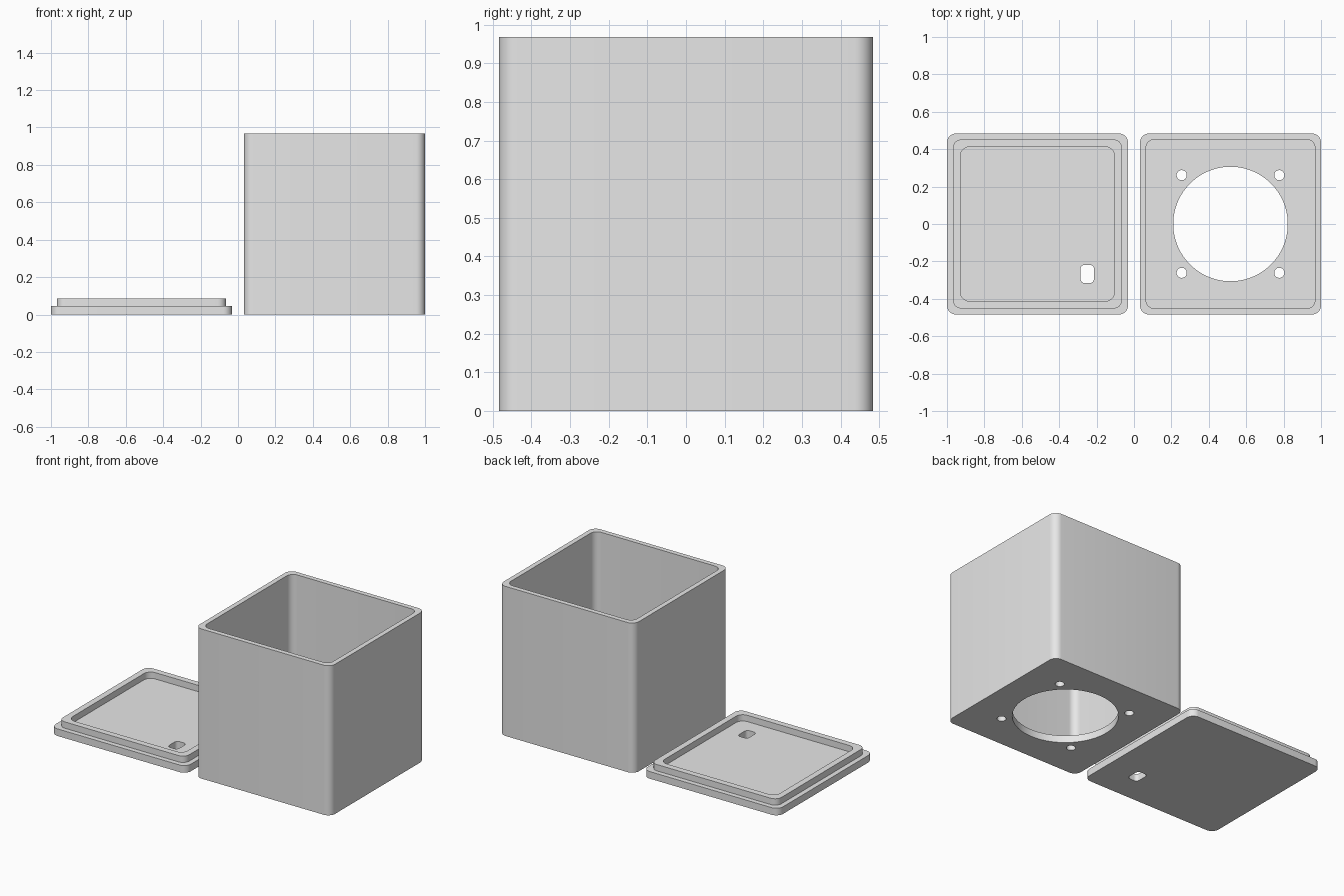
import bpy, bmesh, math

if "Cube" in bpy.data.objects:
    bpy.data.objects.remove(bpy.data.objects["Cube"], do_unlink=True)

SIZE = 0.968          # outer width of box and lid
WALL = 0.032
BASE = 0.046          # floor and lid plate thickness
LIP_TOP = 0.087
CENTRE = 0.516

grey = bpy.data.materials.new("light grey")
grey.use_nodes = True
grey.diffuse_color = (0.8, 0.8, 0.8, 1)
grey.node_tree.nodes["Principled BSDF"].inputs["Base Color"].default_value = (0.8, 0.8, 0.8, 1)


def rounded_prism(name, x, y, w, d, z0, z1, r, steps=8):
    """Upright prism with a rounded rectangle outline."""
    bm = bmesh.new()
    ring = []
    for q, (sx, sy) in enumerate([(1, 1), (-1, 1), (-1, -1), (1, -1)]):
        cx, cy = x + sx * (w / 2 - r), y + sy * (d / 2 - r)
        for i in range(steps + 1):
            a = (q + i / steps) * math.pi / 2
            ring.append(bm.verts.new((cx + r * math.cos(a), cy + r * math.sin(a), z0)))
    face = bm.faces.new(ring)
    new = bmesh.ops.extrude_face_region(bm, geom=[face])["geom"]
    top = [v for v in new if isinstance(v, bmesh.types.BMVert)]
    bmesh.ops.translate(bm, verts=top, vec=(0, 0, z1 - z0))
    bmesh.ops.recalc_face_normals(bm, faces=bm.faces)
    return finish(name, bm)


def cylinder(name, x, y, r, z0, z1, sides):
    bm = bmesh.new()
    bmesh.ops.create_cone(bm, cap_ends=True, segments=sides, radius1=r, radius2=r, depth=z1 - z0)
    bmesh.ops.translate(bm, verts=bm.verts, vec=(x, y, (z0 + z1) / 2))
    return finish(name, bm)


def finish(name, bm):
    mesh = bpy.data.meshes.new(name)
    bm.to_mesh(mesh)
    bm.free()
    mesh.materials.append(grey)
    ob = bpy.data.objects.new(name, mesh)
    bpy.context.collection.objects.link(ob)
    return ob


def select(ob):
    bpy.ops.object.select_all(action='DESELECT')
    ob.select_set(True)
    bpy.context.view_layer.objects.active = ob


def combine(ob, tool, operation='DIFFERENCE'):
    mod = ob.modifiers.new(tool.name, 'BOOLEAN')
    mod.object, mod.operation, mod.solver = tool, operation, 'EXACT'
    select(ob)
    bpy.ops.object.modifier_apply(modifier=mod.name)
    bpy.data.objects.remove(tool, do_unlink=True)


# Open box with a large round opening and four screw holes in its floor
box = rounded_prism("box", CENTRE, 0, SIZE, SIZE, 0, SIZE, 0.048)
inner = SIZE - 2 * WALL
combine(box, rounded_prism("box_cavity", CENTRE, 0, inner, inner, BASE, 1.1, 0.045))
combine(box, cylinder("round_opening", CENTRE, 0, 0.306, -0.1, 0.2, 96))
for sx in (-1, 1):
    for sy in (-1, 1):
        combine(box, cylinder("screw_hole", CENTRE + sx * 0.261, sy * 0.261, 0.027, -0.1, 0.2, 32))

# Lid with a raised lip and a small cable slot
lid = rounded_prism("lid", -CENTRE, 0, SIZE, SIZE, 0, BASE, 0.048)
lip = rounded_prism("lip", -CENTRE, 0, inner, inner, BASE / 2, LIP_TOP, 0.045)
combine(lid, lip, 'UNION')
recess = SIZE - 0.144
combine(lid, rounded_prism("lid_recess", -CENTRE, 0, recess, recess, BASE, 0.2, 0.048))
combine(lid, rounded_prism("cable_slot", -0.25, -0.267, 0.072, 0.097, -0.1, 0.2, 0.022))

for ob in (box, lid):
    select(ob)
    bpy.ops.object.shade_smooth_by_angle(angle=math.radians(30))
